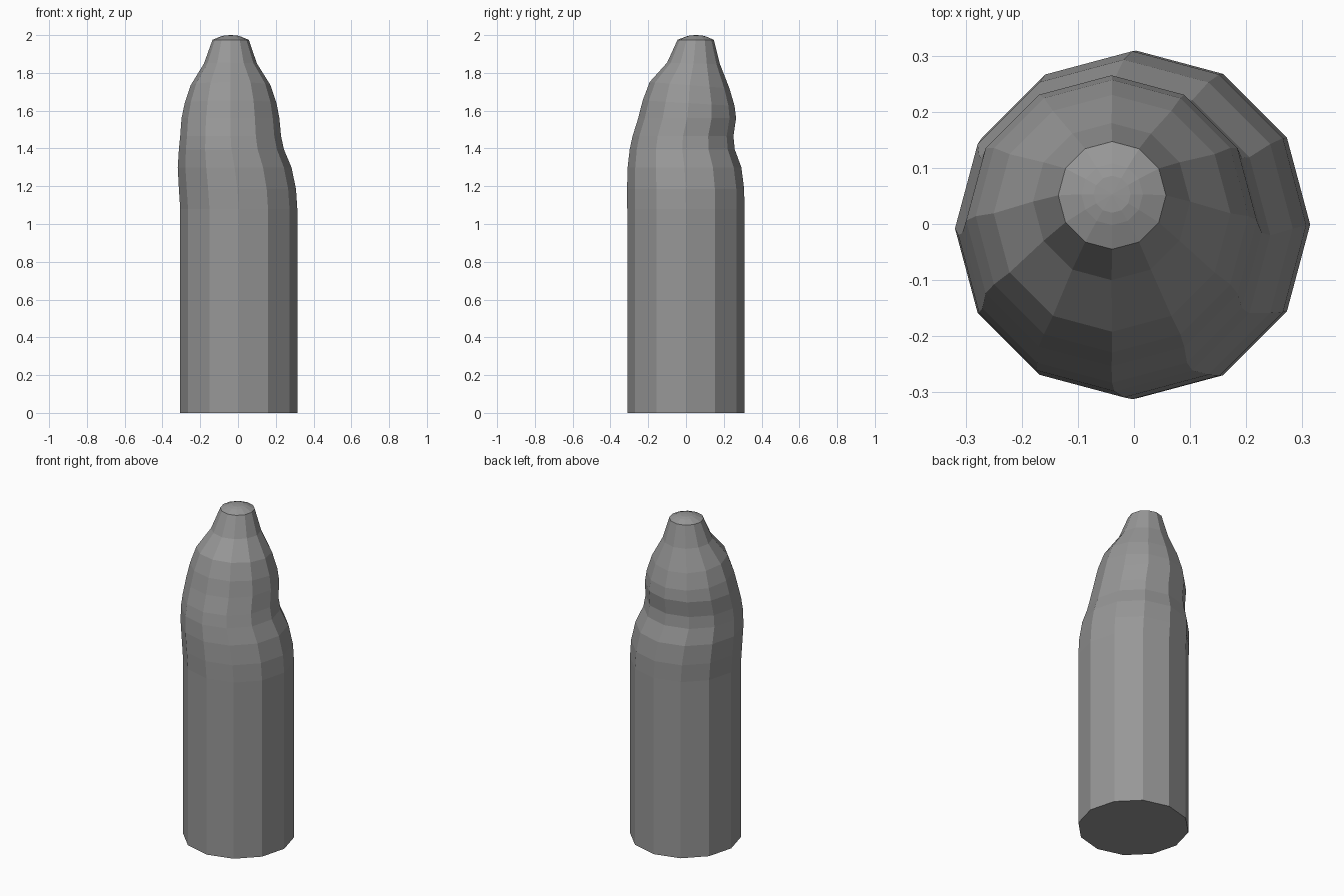
import bpy, bmesh, math

if "Cube" in bpy.data.objects:
    bpy.data.objects.remove(bpy.data.objects["Cube"])

SIDES = 12

# Cross-sections: height, centre x, centre y, radius, slope of height along y
RINGS = [
    (0.000, 0.004, -0.001, 0.310, 0),
    (1.080, 0.004, -0.001, 0.310, 0),
    (1.185, -0.003, -0.002, 0.310, 0),
    (1.300, -0.018, -0.008, 0.301, 0),
    (1.395, -0.035, -0.020, 0.278, 0),
    (1.465, -0.039, -0.016, 0.267, 0),
    (1.560, -0.040, 0.006, 0.259, 0),
    (1.640, -0.039, 0.014, 0.243, -0.06),
    (1.735, -0.039, 0.019, 0.211, -0.08),
    (1.850, -0.040, 0.040, 0.140, -0.03),
    (1.975, -0.039, 0.051, 0.096, 0),
    (1.992, -0.039, 0.053, 0.055, 0),
    (1.998, -0.039, 0.053, 0.033, 0),
]


def ring(bm, z, cx, cy, r, slope):
    verts = []
    for i in range(SIDES):
        a = math.tau * i / SIDES
        dx, dy = r * math.cos(a), r * math.sin(a)
        verts.append(bm.verts.new((cx + dx, cy + dy, z + slope * dy)))
    return verts


# Loft the bent, tapering post
bm = bmesh.new()
loops = [ring(bm, *p) for p in RINGS]
for low, high in zip(loops, loops[1:]):
    for i in range(SIDES):
        j = (i + 1) % SIDES
        bm.faces.new((low[i], low[j], high[j], high[i]))

# Flat base and slightly domed tip
bm.faces.new(loops[0][::-1])
tip = bm.verts.new((-0.039, 0.053, 2.0))
for i in range(SIDES):
    bm.faces.new((loops[-1][i], loops[-1][(i + 1) % SIDES], tip))

mesh = bpy.data.meshes.new("tapered_post")
bm.to_mesh(mesh)
bm.free()

# Dark grey surface
grey = bpy.data.materials.new("dark_grey")
grey.diffuse_color = (0.31, 0.31, 0.31, 1)
grey.use_nodes = True
grey.node_tree.nodes["Principled BSDF"].inputs["Base Color"].default_value = grey.diffuse_color
mesh.materials.append(grey)
bpy.context.collection.objects.link(bpy.data.objects.new("tapered_post", mesh))
